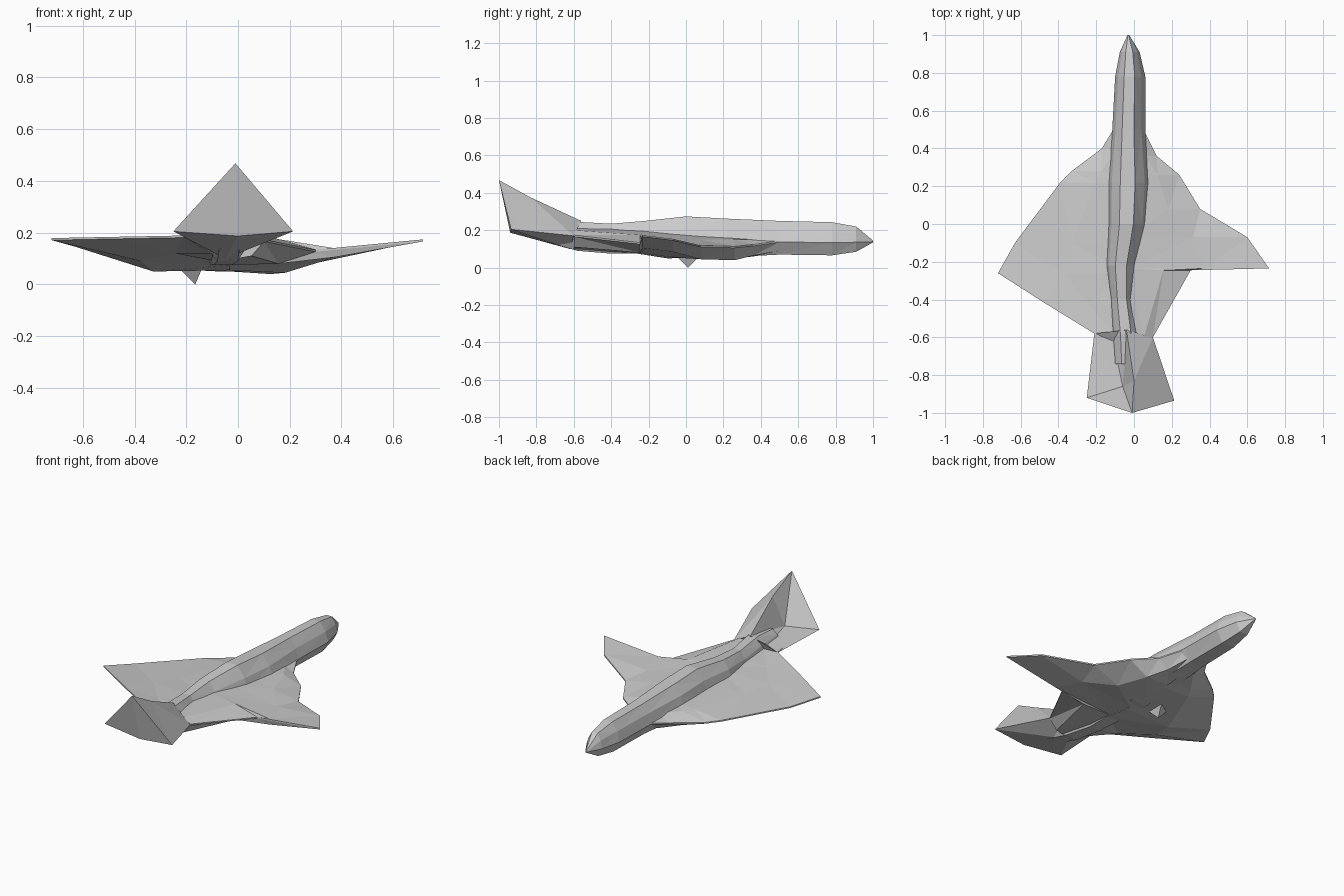
import bpy, bmesh


def make_object(name, verts, faces):
    mesh = bpy.data.meshes.new(name)
    mesh.from_pydata(verts, [], faces)
    bm = bmesh.new()
    bm.from_mesh(mesh)
    bmesh.ops.triangulate(bm, faces=bm.faces[:])
    bmesh.ops.recalc_face_normals(bm, faces=bm.faces[:])
    bm.to_mesh(mesh)
    bm.free()
    obj = bpy.data.objects.new(name, mesh)
    bpy.context.collection.objects.link(obj)
    return obj


def loft(name, rings):
    """Skin equal-sized rings and cap both ends."""
    n = len(rings[0])
    verts = [p for ring in rings for p in ring]
    faces = [tuple(range(n)), tuple(range(len(verts) - n, len(verts)))]
    for r in range(len(rings) - 1):
        for i in range(n):
            j = (i + 1) % n
            faces.append((r * n + i, r * n + j, (r + 1) * n + j, (r + 1) * n + i))
    return make_object(name, verts, faces)


# Fuselage: octagonal rings as (y, left x, right x, bottom z, top z)
stations = [
    (1.00, -0.035, -0.025, 0.135, 0.145),
    (0.91, -0.075, 0.03, 0.085, 0.22),
    (0.78, -0.10, 0.06, 0.066, 0.243),
    (0.50, -0.115, 0.06, 0.07, 0.25),
    (0.22, -0.14, 0.085, 0.055, 0.262),
    (0.00, -0.14, 0.07, 0.05, 0.274),
    (-0.22, -0.15, 0.02, 0.075, 0.25),
    (-0.40, -0.13, 0.01, 0.075, 0.235),
    (-0.58, -0.12, 0.04, 0.09, 0.245),
    (-0.74, -0.11, 0.04, 0.135, 0.23),
]


def octagon(y, xl, xr, zb, zt):
    c, w, h = (xl + xr) / 2, (xr - xl) / 2, zt - zb
    shape = [(-1, .38), (-.8, .72), (-.4, 1), (.3, 1), (.75, .7), (1, .38), (.5, 0), (-.5, 0)]
    return [(c + w * u, y, zb + h * v) for u, v in shape]


loft("fuselage", [octagon(*s) for s in stations])

# Wings: (y, tip x, tip z, mid top z, mid bottom z, root top z, root bottom z)
left = [
    (0.50, -0.11, 0.14, 0.16, 0.09, 0.17, 0.08),
    (0.40, -0.17, 0.12, 0.16, 0.07, 0.18, 0.07),
    (0.28, -0.33, 0.12, 0.15, 0.065, 0.17, 0.06),
    (0.22, -0.39, 0.125, 0.15, 0.055, 0.17, 0.05),
    (-0.10, -0.63, 0.15, 0.15, 0.05, 0.17, 0.055),
    (-0.26, -0.72, 0.175, 0.16, 0.09, 0.17, 0.075),
    (-0.42, -0.47, 0.18, 0.17, 0.12, 0.18, 0.08),
    (-0.58, -0.21, 0.185, 0.18, 0.12, 0.19, 0.09),
    (-0.64, -0.20, 0.187, 0.185, 0.15, 0.19, 0.11),
]
right = [
    (0.50, 0.05, 0.14, 0.16, 0.09, 0.17, 0.08),
    (0.36, 0.12, 0.12, 0.15, 0.065, 0.17, 0.06),
    (0.26, 0.24, 0.11, 0.15, 0.04, 0.17, 0.05),
    (0.08, 0.35, 0.115, 0.15, 0.045, 0.18, 0.05),
    (-0.07, 0.60, 0.15, 0.135, 0.085, 0.19, 0.055),
    (-0.235, 0.715, 0.17, 0.14, 0.105, 0.20, 0.075),
    (-0.245, 0.30, 0.13, 0.175, 0.08, 0.20, 0.075),
    (-0.60, 0.10, 0.17, 0.20, 0.11, 0.22, 0.095),
]


def wing_ring(y, x, z, mt, mb, rt, rb):
    return [(-0.03, y, rt), (x * .52, y, mt), (x, y, z + .004),
            (x, y, z - .004), (x * .52, y, mb), (-0.03, y, rb)]


loft("left_wing", [wing_ring(*s) for s in left])
loft("right_wing", [wing_ring(*s) for s in right])

# Tail: upright fin blended into a flat stabiliser
P = {
    "top": (-0.01, -1.0, 0.468), "mid": (0.0, -0.83, 0.375), "front": (-0.04, -0.56, 0.25),
    "crease": (-0.06, -0.86, 0.20), "left": (-0.25, -0.92, 0.205), "right": (0.213, -0.935, 0.205),
    "rear": (0.0, -0.94, 0.187), "fl": (-0.21, -0.58, 0.185), "fr": (0.10, -0.60, 0.17),
    "belly": (-0.05, -0.62, 0.10), "wall": (-0.11, -0.62, 0.19),
}
key = list(P)
tail = """top mid crease|mid front crease|front wall crease|front fl wall|wall fl crease|
fl left crease|crease left top|top right mid|right fr mid|fr front mid|top left rear|
top rear right|left fl belly|left belly rear|rear belly right|right belly fr|
front fl belly|front belly fr"""
make_object("tail", list(P.values()),
            [tuple(key.index(k) for k in f.split()) for f in tail.split("|")])

# Small spike under the left wing
make_object("belly_spike",
            [(-0.165, 0.01, 0.0), (-0.235, 0.02, 0.07), (-0.14, -0.05, 0.06), (-0.14, 0.07, 0.06)],
            [(0, 1, 2), (0, 2, 3), (0, 3, 1), (1, 2, 3)])
